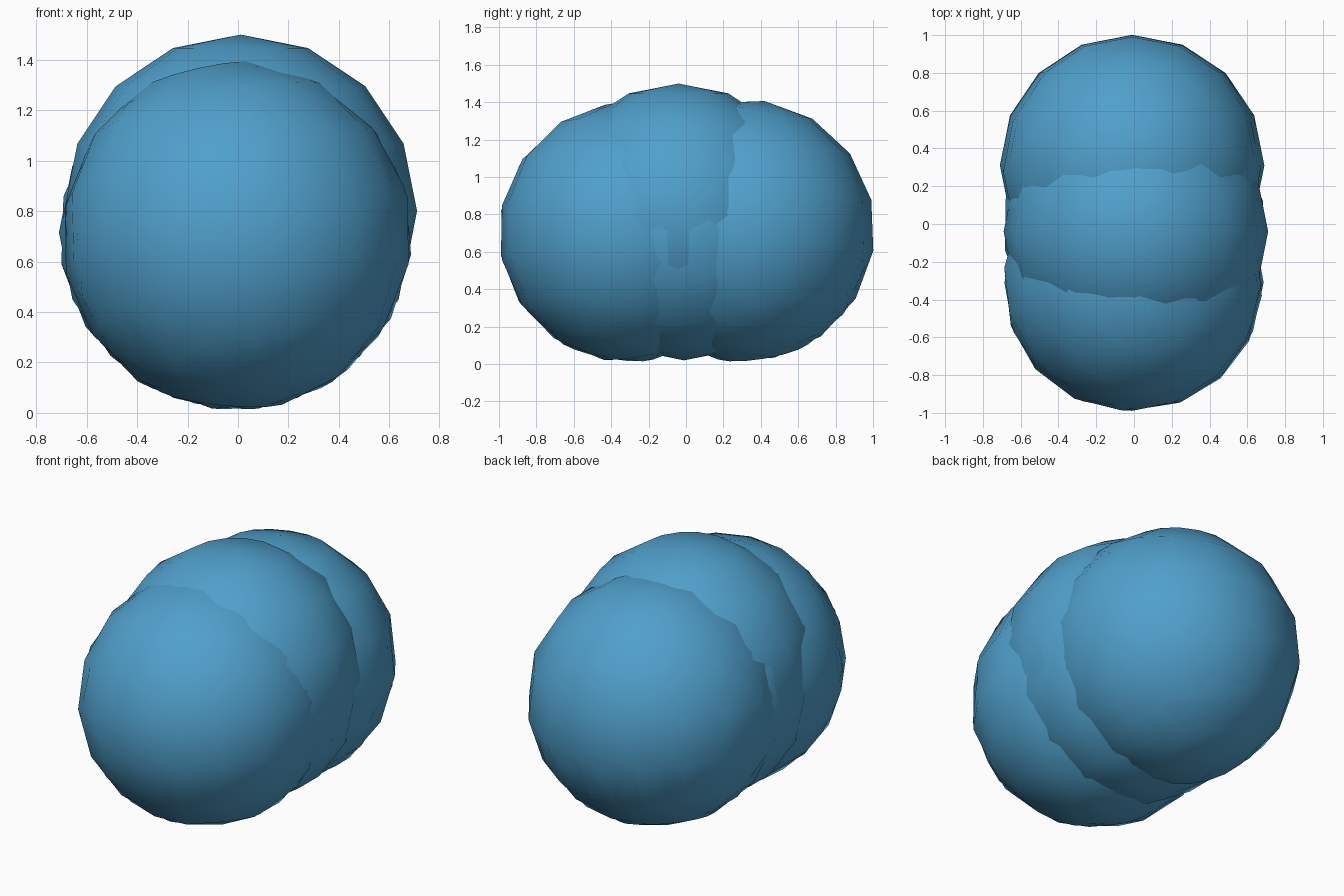
import bpy
from math import radians

cube = bpy.data.objects.get("Cube")
if cube:
    bpy.data.objects.remove(cube, do_unlink=True)

# Single blue skin
blue = bpy.data.materials.new("sky blue")
blue.use_nodes = True
colour = (0.08, 0.35, 0.60, 1)
blue.diffuse_color = colour
blue.node_tree.nodes["Principled BSDF"].inputs["Base Color"].default_value = colour


def ball(name, centre, radius, tilt):
    """Low-poly smooth ball, tilted by angles in degrees."""
    bpy.ops.mesh.primitive_uv_sphere_add(
        segments=16, ring_count=8, radius=radius, location=centre,
        rotation=[radians(a) for a in tilt])
    obj = bpy.context.object
    obj.name = name
    obj.data.materials.append(blue)
    bpy.ops.object.shade_smooth()
    return obj


# Front lobe: two nearly coincident balls
ball("front_lobe", (0, -0.31, 0.70), 0.69, (10, 6, 0))
ball("front_lobe_overlap", (-0.005, -0.305, 0.705), 0.695, (-14, -8, 20))

# Middle lobe: a raised ball over a lower one
ball("middle_lobe_upper", (0.01, -0.04, 0.80), 0.70, (0, 0, 0))
ball("middle_lobe_lower", (0, -0.01, 0.715), 0.695, (0, 0, 11))

# Back lobe: two nearly coincident balls
ball("back_lobe", (-0.01, 0.31, 0.715), 0.70, (-9, 0, 0))
ball("back_lobe_overlap", (-0.015, 0.305, 0.705), 0.695, (14, 8, 25))
